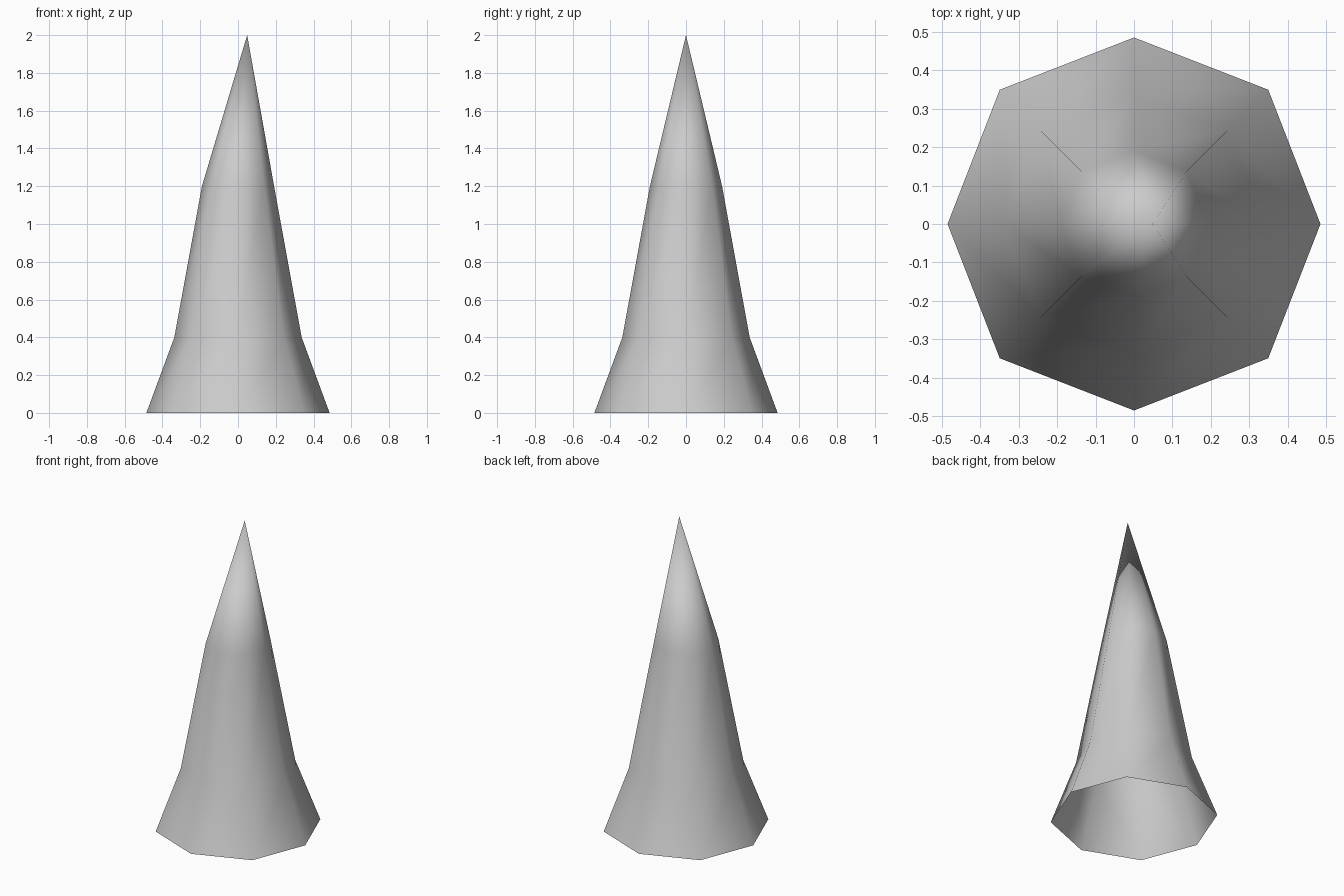
import bpy
import bmesh

if "Cube" in bpy.data.objects:
    bpy.data.objects.remove(bpy.data.objects["Cube"])

# Eight-sided outline, with the diagonal corners slightly pushed out
D = 0.72
OUTLINE = [(1, 0), (D, D), (0, 1), (-D, D), (-1, 0), (-D, -D), (0, -1), (D, -D)]
# Radius and height of each ring, from the open base upward
RINGS = [(0.485, 0.0), (0.337, 0.4), (0.191, 1.2)]
TIP = (0.0485, 0.0, 2.0)

grey = bpy.data.materials.new("plain grey")
grey.diffuse_color = (0.6, 0.6, 0.6, 1)
grey.use_nodes = True
grey.node_tree.nodes["Principled BSDF"].inputs["Base Color"].default_value = grey.diffuse_color

bm = bmesh.new()
rings = [[bm.verts.new((x * r, y * r, z)) for x, y in OUTLINE] for r, z in RINGS]
tip = bm.verts.new(TIP)

# Flared side walls, left open underneath
for low, high in zip(rings, rings[1:]):
    for i in range(8):
        j = (i + 1) % 8
        bm.faces.new((low[i], low[j], high[j], high[i]))

# Leaning point
for i in range(8):
    bm.faces.new((rings[-1][i], rings[-1][(i + 1) % 8], tip))

# Smooth shading all over
for face in bm.faces:
    face.smooth = True

mesh = bpy.data.meshes.new("spike")
bm.to_mesh(mesh)
bm.free()
mesh.materials.append(grey)
spike = bpy.data.objects.new("spike", mesh)
bpy.context.collection.objects.link(spike)
